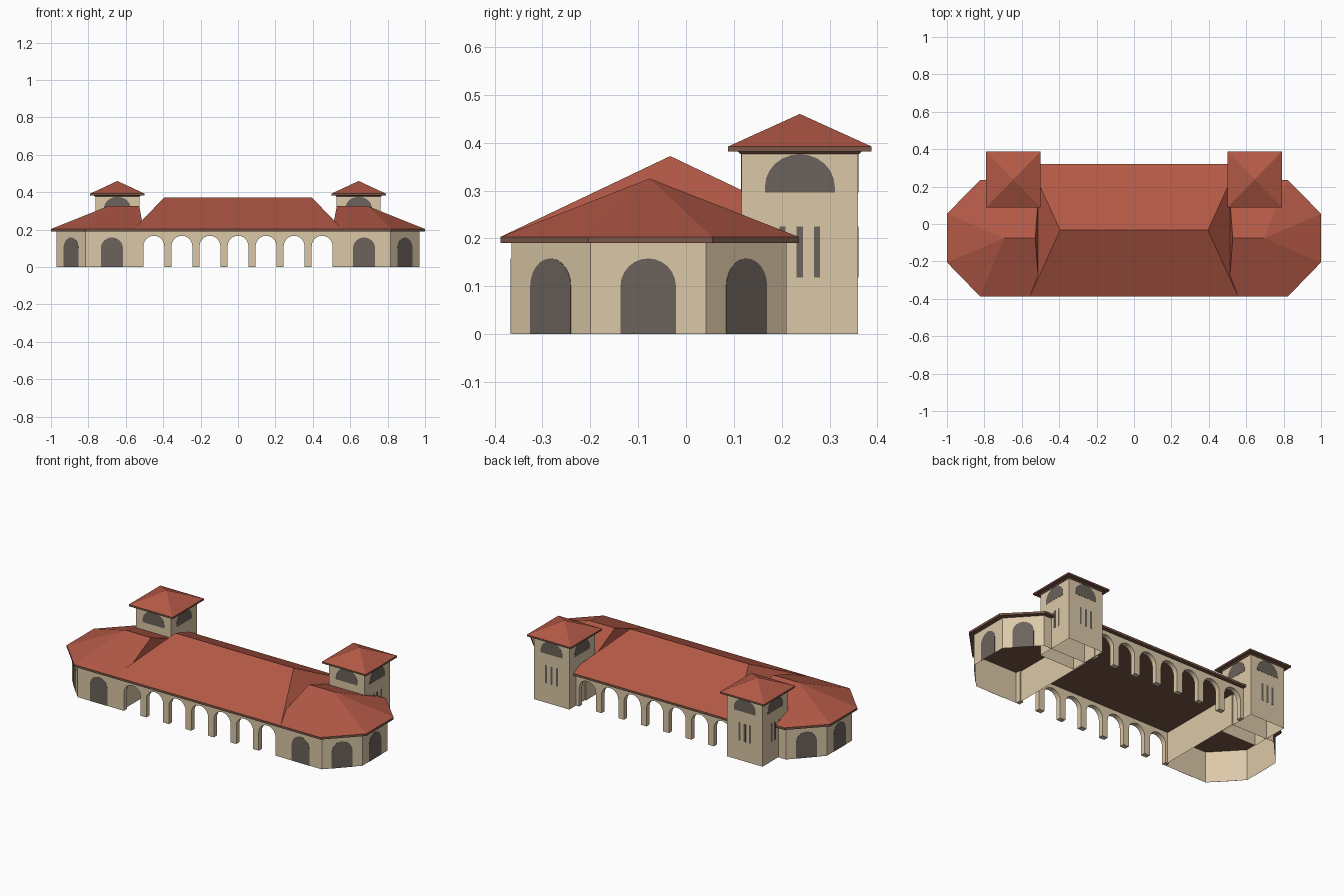
import bpy, bmesh, math

cube = bpy.data.objects.get("Cube")
if cube:
    bpy.data.objects.remove(cube, do_unlink=True)


def material(name, rgb):
    mat = bpy.data.materials.new(name)
    mat.use_nodes = True
    mat.diffuse_color = (*rgb, 1)
    mat.node_tree.nodes["Principled BSDF"].inputs["Base Color"].default_value = (*rgb, 1)
    return mat


STUCCO = material("beige stucco", (0.71, 0.58, 0.39))
TILE = material("red roof tile", (0.45, 0.1, 0.061))
BOARD = material("brown eave board", (0.2, 0.097, 0.064))
GLASS = material("grey window", (0.15, 0.124, 0.106))


def finish(name, bm, *mats):
    bmesh.ops.recalc_face_normals(bm, faces=bm.faces)
    mesh = bpy.data.meshes.new(name)
    bm.to_mesh(mesh)
    bm.free()
    for mat in mats:
        mesh.materials.append(mat)
    obj = bpy.data.objects.new(name, mesh)
    bpy.context.collection.objects.link(obj)


def hull(points):
    bm = bmesh.new()
    for p in points:
        bm.verts.new(p)
    bmesh.ops.convex_hull(bm, input=bm.verts)
    bmesh.ops.dissolve_limit(bm, angle_limit=0.01, verts=bm.verts, edges=bm.edges)
    bmesh.ops.recalc_face_normals(bm, faces=bm.faces)
    return bm


def roof(name, outline, z0, z1, ridge):
    """Eave slab rising to a ridge: tiles above, boards at the rim and below."""
    bm = hull([(x, y, z) for x, y in outline for z in (z0, z1)] + ridge)
    for f in bm.faces:
        f.normal_update()
        f.material_index = 0 if f.normal.z > 0.05 else 1
    finish(name, bm, TILE, BOARD)


def walls(name, outline, height):
    """Thin wall shell, open below and closed by the roof above."""
    bm = bmesh.new()
    low, high = [[bm.verts.new((x, y, z)) for x, y in outline] for z in (0, height)]
    for i in range(len(outline)):
        j = (i + 1) % len(outline)
        bm.faces.new((low[i], low[j], high[j], high[i]))
    finish(name, bm, STUCCO)


def rect(x0, x1, y0, y1):
    return [(x0, y0), (x1, y0), (x1, y1), (x0, y1)]


def extrude_profile(name, profile, origin, angle, d0, d1, mat):
    """Upright profile (u, z) on a wall whose outward direction is angle."""
    a = math.radians(angle)
    n, t = (math.cos(a), math.sin(a)), (-math.sin(a), math.cos(a))
    bm = bmesh.new()
    rings = [[bm.verts.new((origin[0] + t[0] * u + n[0] * d,
                            origin[1] + t[1] * u + n[1] * d, z))
              for u, z in profile] for d in (d0, d1)]
    bm.faces.new(rings[0][::-1])
    bm.faces.new(rings[1])
    for i in range(len(profile)):
        j = (i + 1) % len(profile)
        bm.faces.new((rings[0][i], rings[0][j], rings[1][j], rings[1][i]))
    finish(name, bm, mat)


def arch(centre, half, base, spring, top, steps=12):
    """Arched outline from the lower left corner over to the lower right."""
    curve = [(centre - half * math.cos(math.pi * i / steps),
              spring + (top - spring) * math.sin(math.pi * i / steps))
             for i in range(steps + 1)]
    return [(centre - half, base)] + curve + [(centre + half, base)]


def plate(name, profile, origin, angle):
    extrude_profile(name, profile, origin, angle, 0.0005, 0.0015, GLASS)


# Central hall: open arcades on both long sides under a hipped roof
EAVE0, EAVE1 = 0.19, 0.203
arcade = [(-0.53, 0)]
for k in range(-3, 4):
    arcade += arch(k * 0.15, 0.056, 0, 0.11, 0.167)
arcade += [(0.53, 0), (0.53, EAVE0), (-0.53, EAVE0)]
extrude_profile("front_arcade", arcade, (0, -0.365), -90, -0.03, 0, STUCCO)
extrude_profile("back_arcade", arcade, (0, 0.297), 90, -0.03, 0, STUCCO)
roof("hall_roof", rect(-0.557, 0.557, -0.388, 0.321), EAVE0, EAVE1,
     [(s * 0.395, -0.033, 0.372) for s in (-1, 1)])

for s, side in ((1, "left"), (-1, "right")):
    def face(angle):
        return angle if s > 0 else 180 - angle

    # End pavilion: walls with cut corners
    corners = [(0.52, -0.365), (0.815, -0.365), (0.97, -0.2),
               (0.97, 0.042), (0.815, 0.21), (0.52, 0.21)]
    walls(side + "_pavilion_walls", [(s * x, y) for x, y in corners], EAVE0)

    # Pavilion roof
    eaves = [(0.505, -0.388), (0.822, -0.388), (1, -0.205),
             (1, 0.055), (0.822, 0.236), (0.505, 0.236)]
    roof(side + "_pavilion_roof", [(s * x, y) for x, y in eaves], EAVE0, EAVE1,
         [(s * x, -0.076, 0.325) for x in (0.528, 0.695)])

    # Arched pavilion windows
    plate(side + "_front_window", arch(0, 0.059, 0, 0.1, 0.158), (s * 0.674, -0.365), -90)
    for i, label in ((1, "front_corner"), (2, "end"), (3, "back_corner")):
        (x0, y0), (x1, y1) = corners[i], corners[i + 1]
        angle = math.degrees(math.atan2(x0 - x1, y1 - y0))
        plate(f"{side}_{label}_window", arch(0, 0.058, 0, 0.1, 0.158),
              (s * (x0 + x1) / 2, (y0 + y1) / 2), face(angle))

    # Square tower, a little deeper than wide
    cx, cy, hx, hy = s * 0.645, 0.238, 0.118, 0.122

    def square(r):
        return rect(cx - hx - r, cx + hx + r, cy - hy - r, cy + hy + r)

    walls(side + "_tower_walls", square(0), 0.382)
    finish(side + "_tower_cornice",
           hull([(x, y, 0.376) for x, y in square(0.002)]
                + [(x, y, 0.383) for x, y in square(0.009)]), BOARD)
    roof(side + "_tower_roof", square(0.028), 0.382, 0.392, [(cx, cy, 0.46)])

    # Tower lunettes on all sides, slits on the outer and back sides
    for angle in (0, 90, 180, 270):
        a = math.radians(face(angle))
        spot = (cx + hx * math.cos(a), cy + hy * math.sin(a))
        plate(f"{side}_tower_lunette_{angle}", arch(0, 0.073, 0.296, 0.308, 0.376),
              spot, face(angle))
        if angle < 100:
            for k in (-1, 0, 1):
                u = k * 0.036
                slit = [(u - 0.0065, 0.118), (u + 0.0065, 0.118),
                        (u + 0.0065, 0.225), (u - 0.0065, 0.225)]
                plate(f"{side}_tower_slit_{angle}_{k + 2}", slit, spot, face(angle))
